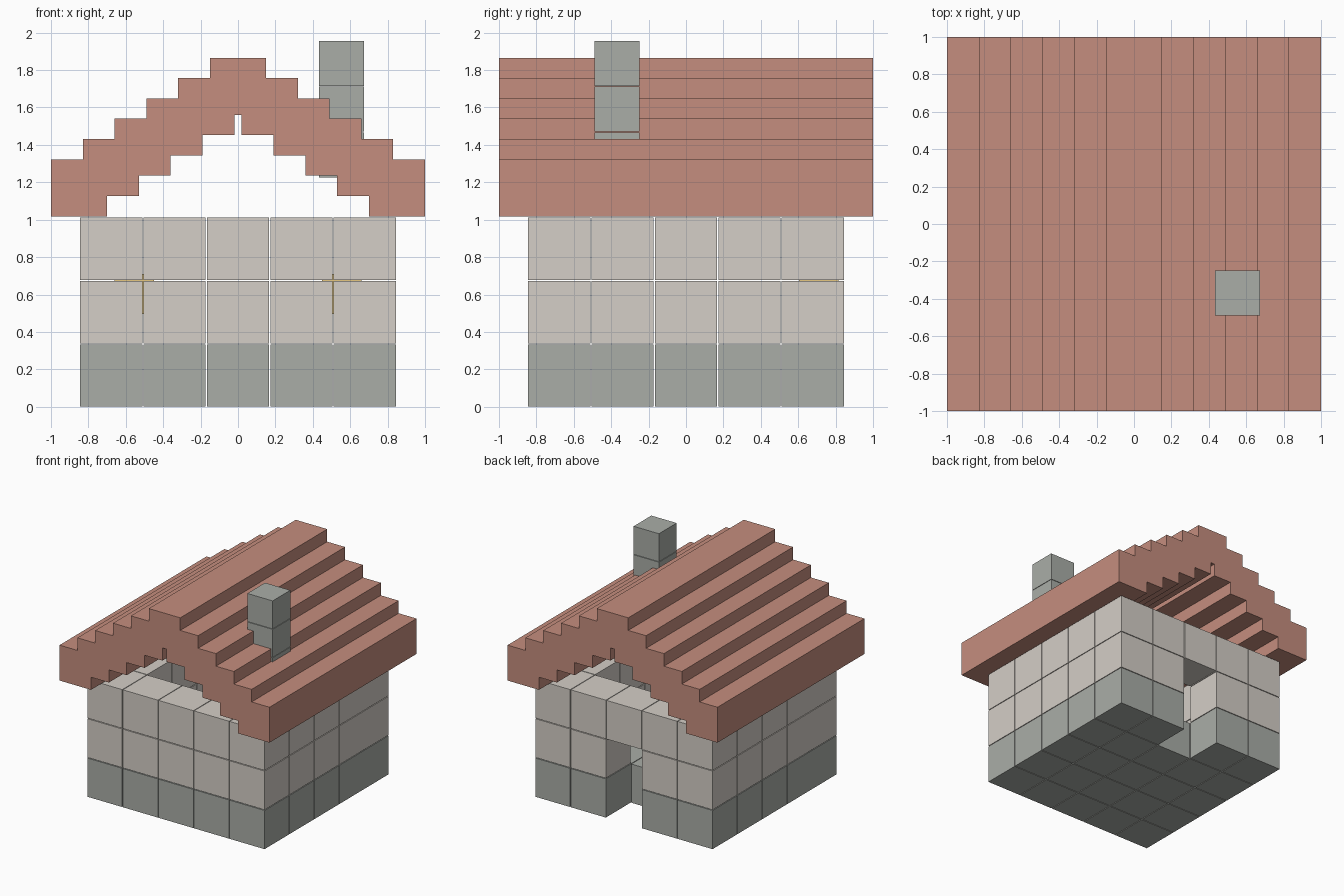
import bpy, bmesh
from mathutils import Matrix, Vector

if "Cube" in bpy.data.objects:
    bpy.data.objects.remove(bpy.data.objects["Cube"])


def material(name, rgb):
    m = bpy.data.materials.new(name)
    m.diffuse_color = (*rgb, 1)
    m.use_nodes = True
    m.node_tree.nodes["Principled BSDF"].inputs["Base Color"].default_value = m.diffuse_color
    return m


def finish(name, bm, mat):
    bmesh.ops.recalc_face_normals(bm, faces=bm.faces)
    mesh = bpy.data.meshes.new(name)
    bm.to_mesh(mesh)
    bm.free()
    mesh.materials.append(mat)
    ob = bpy.data.objects.new(name, mesh)
    bpy.context.collection.objects.link(ob)
    return ob


def cubes(name, centres, size, mat):
    """One object made of equal cubes."""
    bm = bmesh.new()
    for c in centres:
        bmesh.ops.create_cube(bm, size=size, matrix=Matrix.Translation(Vector(c)))
    return finish(name, bm, mat)


stone = material("stone", (0.40, 0.42, 0.39))
plaster = material("plaster", (0.66, 0.62, 0.57))
tile = material("roof_tile", (0.56, 0.27, 0.21))
glow = material("lamp_gold", (0.80, 0.58, 0.22))

BLOCK, PITCH = 0.333, 0.339


def cell(i, j, k):
    return (i * PITCH, j * PITCH, BLOCK / 2 + k * PITCH)


span = range(-2, 3)
plan = [(i, j) for i in span for j in span]
ring = [(i, j) for i, j in plan if max(abs(i), abs(j)) == 2]
door = (0, 2)  # doorway in the middle of the back wall

# Stone floor slab of blocks, open at the doorway
cubes("stone_base", [cell(i, j, 0) for i, j in plan if (i, j) != door], BLOCK, stone)

# Hollow wall courses; the upper one bridges the doorway
cubes("lower_wall", [cell(i, j, 1) for i, j in ring if (i, j) != door], BLOCK, plaster)
cubes("upper_wall", [cell(i, j, 2) for i, j in ring], BLOCK, plaster)

# Stepped roof: half profile climbing to the ridge, mirrored, extruded along y
STEPS, RUN, RISE, BASE, BEAM = 5, 0.17, 0.1085, 1.018, 0.305
outer, inner = [], []
for s in range(STEPS + 1):
    z = BASE + BEAM + s * RISE
    outer += [(1 - s * RUN, z - (BEAM if s == 0 else RISE)), (1 - s * RUN, z)]
for s in range(STEPS):
    z = BASE + s * RISE
    inner += [(0.70 - s * RUN, z), (0.70 - s * RUN, z + RISE)]
right = inner[::-1] + outer
# inner reversed runs from ridge slot down to the eave, then outer climbs back up
profile = right + [(-x, z) for x, z in reversed(right)]
bm = bmesh.new()
face = bm.faces.new([bm.verts.new((x, -1, z)) for x, z in profile])
ext = bmesh.ops.extrude_face_region(bm, geom=[face], use_keep_orig=True)
bmesh.ops.translate(bm, vec=(0, 2, 0),
                    verts=[g for g in ext["geom"] if isinstance(g, bmesh.types.BMVert)])
finish("stepped_roof", bm, tile)

# Chimney of three stacked blocks
cubes("chimney", [(0.553, -0.37, 1.346 + k * 0.245) for k in range(3)], 0.241, stone)

# Lamps set into the back wall on both sides of the door
cubes("wall_lamps", [(s * 0.555, 0.71, 0.603) for s in (-1, 1)], 0.213, glow)
